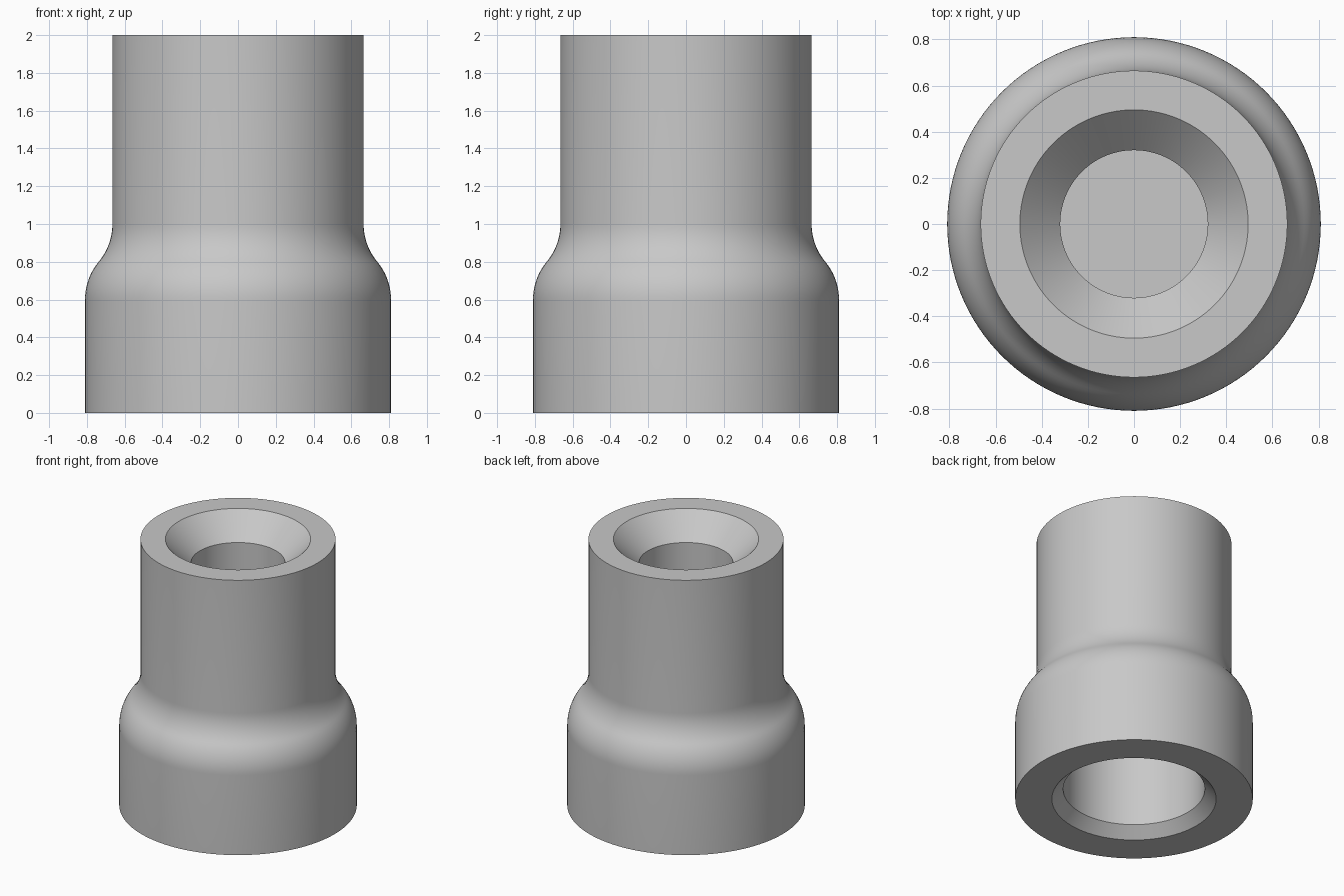
import bpy
import bmesh
from math import sin, cos, asin, pi

SEGMENTS = 128
R_BASE, R_NECK = 0.81, 0.665      # outer radii
Z_LOW, Z_HIGH, Z_TOP = 0.6, 1.0, 2.0

cube = bpy.data.objects.get("Cube")
if cube:
    bpy.data.objects.remove(cube, do_unlink=True)

grey = bpy.data.materials.new("plain_grey")
grey.use_nodes = True
grey.diffuse_color = (0.58, 0.58, 0.58, 1)
grey.node_tree.nodes["Principled BSDF"].inputs["Base Color"].default_value = grey.diffuse_color


def shoulder(steps=10):
    """S-shaped shoulder made of two tangent arcs, from base to neck."""
    dx, dz = (R_BASE - R_NECK) / 2, (Z_HIGH - Z_LOW) / 2
    r = (dx * dx + dz * dz) / (2 * dx)
    sweep = asin(dz / r)
    angles = [sweep * i / steps for i in range(steps + 1)]
    lower = [(R_BASE - r + r * cos(a), Z_LOW + r * sin(a)) for a in angles]
    upper = [(R_NECK + r - r * cos(a), Z_HIGH - r * sin(a)) for a in reversed(angles)]
    return lower + upper[1:]


def lathe(name, profile):
    """Spin a profile that starts and ends on the z axis into a closed solid."""
    bm = bmesh.new()
    verts = [bm.verts.new((r, 0, z)) for r, z in profile]
    edges = [bm.edges.new(pair) for pair in zip(verts, verts[1:])]
    bmesh.ops.spin(bm, geom=verts + edges, cent=(0, 0, 0), axis=(0, 0, 1),
                   angle=2 * pi, steps=SEGMENTS, use_merge=True)
    bmesh.ops.remove_doubles(bm, verts=bm.verts, dist=1e-5)
    bmesh.ops.recalc_face_normals(bm, faces=bm.faces)
    mesh = bpy.data.meshes.new(name)
    bm.to_mesh(mesh)
    bm.free()
    mesh.materials.append(grey)
    obj = bpy.data.objects.new(name, mesh)
    bpy.context.collection.objects.link(obj)
    bpy.ops.object.select_all(action="DESELECT")
    obj.select_set(True)
    bpy.context.view_layer.objects.active = obj
    bpy.ops.object.shade_smooth_by_angle(angle=pi / 6)
    return obj


# Blind bore from below with a small chamfer
lower_bore = [(0, 0.8), (0.483, 0.8), (0.483, 0.077), (0.56, 0)]
# Blind bore from above with a wide countersink
upper_bore = [(0.495, Z_TOP), (0.32, Z_TOP - 0.175), (0.32, 1.2), (0, 1.2)]

lathe("stepped_sleeve",
      lower_bore + [(R_BASE, 0)] + shoulder() + [(R_NECK, Z_TOP)] + upper_bore)
